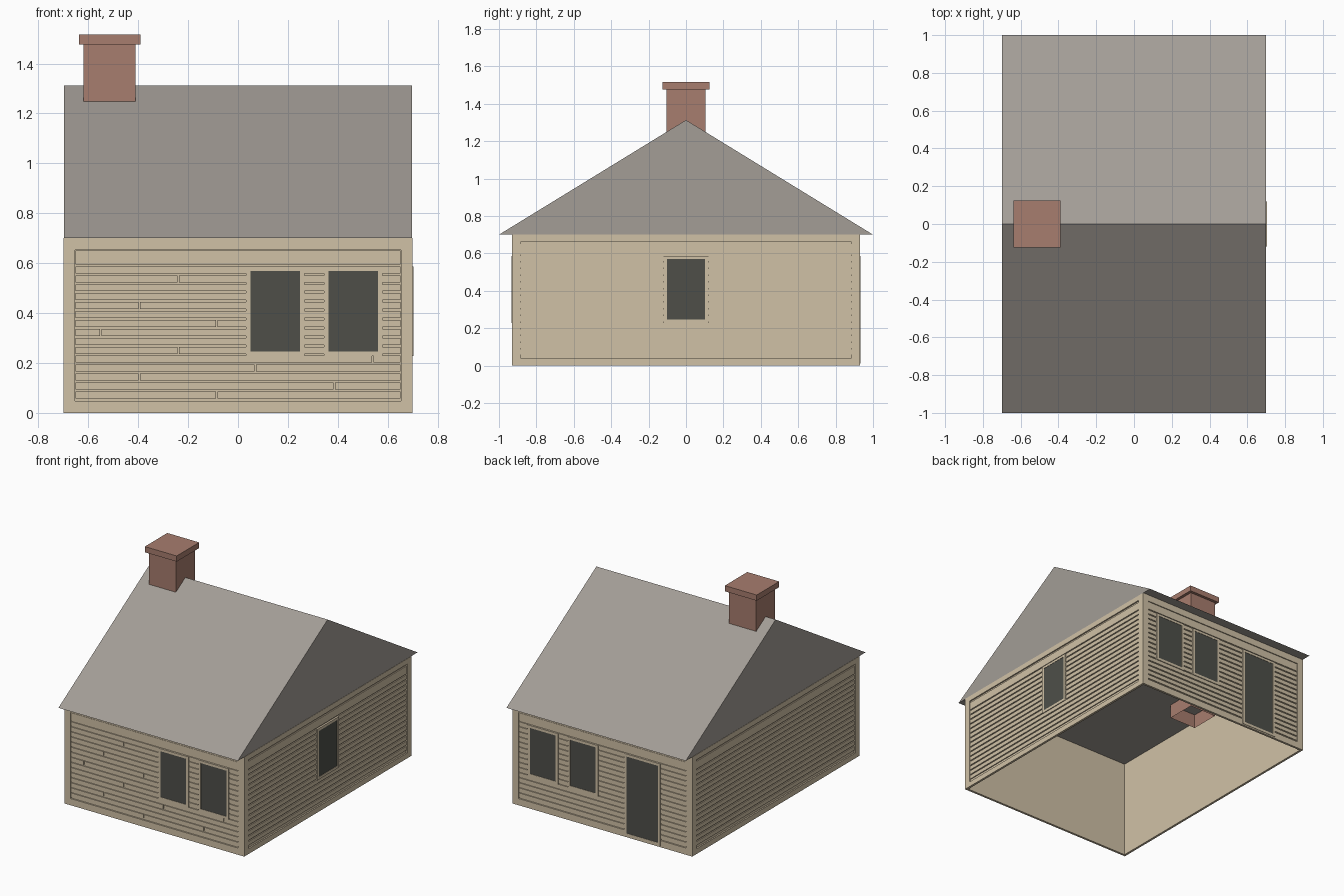
import bpy, bmesh, math
from mathutils import Matrix, Vector

cube = bpy.data.objects.get("Cube")
if cube:
    bpy.data.objects.remove(cube, do_unlink=True)


def srgb(*rgb):
    return [(c / 255 / 12.92 if c < 11 else ((c / 255 + 0.055) / 1.055) ** 2.4) for c in rgb] + [1.0]


def material(name, rgb):
    m = bpy.data.materials.new(name)
    m.use_nodes = True
    col = srgb(*rgb)
    m.diffuse_color = col
    bsdf = next(n for n in m.node_tree.nodes if n.type == 'BSDF_PRINCIPLED')
    bsdf.inputs["Base Color"].default_value = col
    bsdf.inputs["Roughness"].default_value = 0.9
    return m


BEIGE = material("beige_paint", (208, 193, 166))
GREY = material("roof_grey", (163, 157, 150))
BRICK = material("chimney_brick", (167, 125, 110))
GLASS = material("dark_glass", (78, 79, 73))


def build(name, bm, mat, matrix=Matrix()):
    bmesh.ops.recalc_face_normals(bm, faces=bm.faces)
    mesh = bpy.data.meshes.new(name)
    bm.to_mesh(mesh)
    bm.free()
    mesh.transform(matrix)
    mesh.materials.append(mat)
    obj = bpy.data.objects.new(name, mesh)
    bpy.context.scene.collection.objects.link(obj)
    return obj


def add_box(bm, lo, hi):
    lo, hi = Vector(lo), Vector(hi)
    m = Matrix.Translation((lo + hi) / 2) @ Matrix.Diagonal((*(hi - lo), 1))
    return bmesh.ops.create_cube(bm, size=1, matrix=m)["verts"]


def boxes(name, spans, mat, matrix=Matrix()):
    bm = bmesh.new()
    for lo, hi in spans:
        add_box(bm, lo, hi)
    return build(name, bm, mat, matrix)


def border(u0, u1, z0, z1, w, d0, d1, foot=True):
    """Four boards round a rectangle; wall-local axes: u across, d outward, z up."""
    parts = [((u0, -d1, z0), (u0 + w, -d0, z1)), ((u1 - w, -d1, z0), (u1, -d0, z1)),
             ((u0 + w, -d1, z1 - w), (u1 - w, -d0, z1))]
    if foot:
        parts.append(((u0 + w, -d1, z0), (u1 - w, -d0, z0 + w)))
    return parts


HX, HY, WALL_H = 0.70, 0.93, 0.70
RECESS, TRIM, GAP = 0.01, 0.047, 0.008
ROW_BASE, ROW_TOP, ROWS = 0.05, 0.587, 15
ROW_H = (ROW_TOP - ROW_BASE) / ROWS


def siding(half, depth, openings, joints):
    """Plank boxes row by row, broken at openings and butt joints."""
    planks = []
    rows = [(ROW_BASE + i * ROW_H + GAP, ROW_BASE + (i + 1) * ROW_H) for i in range(ROWS)]
    rows.append((ROW_TOP + GAP, WALL_H - TRIM - 0.003))
    for i, (z0, z1) in enumerate(rows):
        cuts = [(a, b) for a, b, c, d in openings if z1 > c + 0.01 and z0 < d - 0.01]
        if i in joints:
            cuts.append((joints[i] - 0.003, joints[i] + 0.003))
        start, end = -half + TRIM + 0.002, half - TRIM - 0.002
        for a, b in sorted(cuts):
            planks.append(((start, -depth + 0.003, z0), (a, -depth + RECESS, z1)))
            start = b
        planks.append(((start, -depth + 0.003, z0), (end, -depth + RECESS, z1)))
    return planks


def wall(side, angle, half, depth, openings, joints, trim_half):
    m = Matrix.Rotation(angle, 4, 'Z')
    boxes(side + "_trim", border(-trim_half, trim_half, 0, WALL_H, TRIM - (half - trim_half),
                                 depth - RECESS, depth), BEIGE, m)
    boxes(side + "_siding", siding(half, depth, openings, joints), BEIGE, m)
    for n, (a, b, z0, z1) in enumerate(openings, 1):
        door = z0 < ROW_BASE
        kind = f"{side}_door" if door else f"{side}_window_{n}"
        boxes(kind + "_frame", border(a, b, z0, z1, 0.018, depth - RECESS, depth + 0.003), BEIGE, m)
        boxes(kind + "_pane", [((a + 0.018, -depth - 0.001, z0 + 0.018),
                                (b - 0.018, -depth + 0.005, z1 - 0.018))], GLASS, m)


# Inner wall shell, open at the bottom
ix, iy = HX - RECESS, HY - RECESS
t = 0.006
boxes("wall_shell", [((-ix, -iy, 0), (ix, t - iy, WALL_H)), ((-ix, iy - t, 0), (ix, iy, WALL_H)),
                     ((-ix, t - iy, 0), (t - ix, iy - t, WALL_H)),
                     ((ix - t, t - iy, 0), (ix, iy - t, WALL_H))], BEIGE)

# Four clad walls with their windows and door
Z0, Z1 = 0.228, 0.587
pair = [(0.032, 0.267, Z0, Z1), (0.345, 0.58, Z0, Z1)]
back = [(-b, -a, c, d) for a, b, c, d in pair] + [(0.172, 0.452, 0.01, Z1)]
joints = {13: -0.24, 10: -0.395, 8: -0.085, 7: -0.55, 5: -0.24,
          4: 0.54, 3: 0.07, 2: -0.395, 1: 0.385, 0: -0.085}
wall("front", 0, HX, HY, pair, joints, HX)
wall("back", math.pi, HX, HY, back, {}, HX)
wall("window_side", math.pi / 2, HY, HX, [(-0.12, 0.12, Z0, Z1)], {}, HY - RECESS)
wall("plain_side", -math.pi / 2, HY, HX, [], {}, HY - RECESS)

# Gabled roof, a closed prism
bm = bmesh.new()
ends = [[bm.verts.new((x, y, z)) for y, z in ((-1, WALL_H), (1, WALL_H), (0, 1.313))]
        for x in (-0.698, 0.698)]
bm.faces.new(ends[0])
bm.faces.new(ends[1])
for i in range(3):
    j = (i + 1) % 3
    bm.faces.new((ends[0][i], ends[0][j], ends[1][j], ends[1][i]))
build("roof", bm, GREY)

# Chimney shaft, open below the ceiling, and its cap
bm = bmesh.new()
add_box(bm, (-0.62, -0.105, 0.60), (-0.41, 0.105, 1.48))
bm.normal_update()
bmesh.ops.delete(bm, geom=[f for f in bm.faces if f.normal.z < -0.5], context='FACES')
build("chimney_shaft", bm, BRICK)
boxes("chimney_cap", [((-0.638, -0.125, 1.477), (-0.39, 0.125, 1.517))], BRICK)
